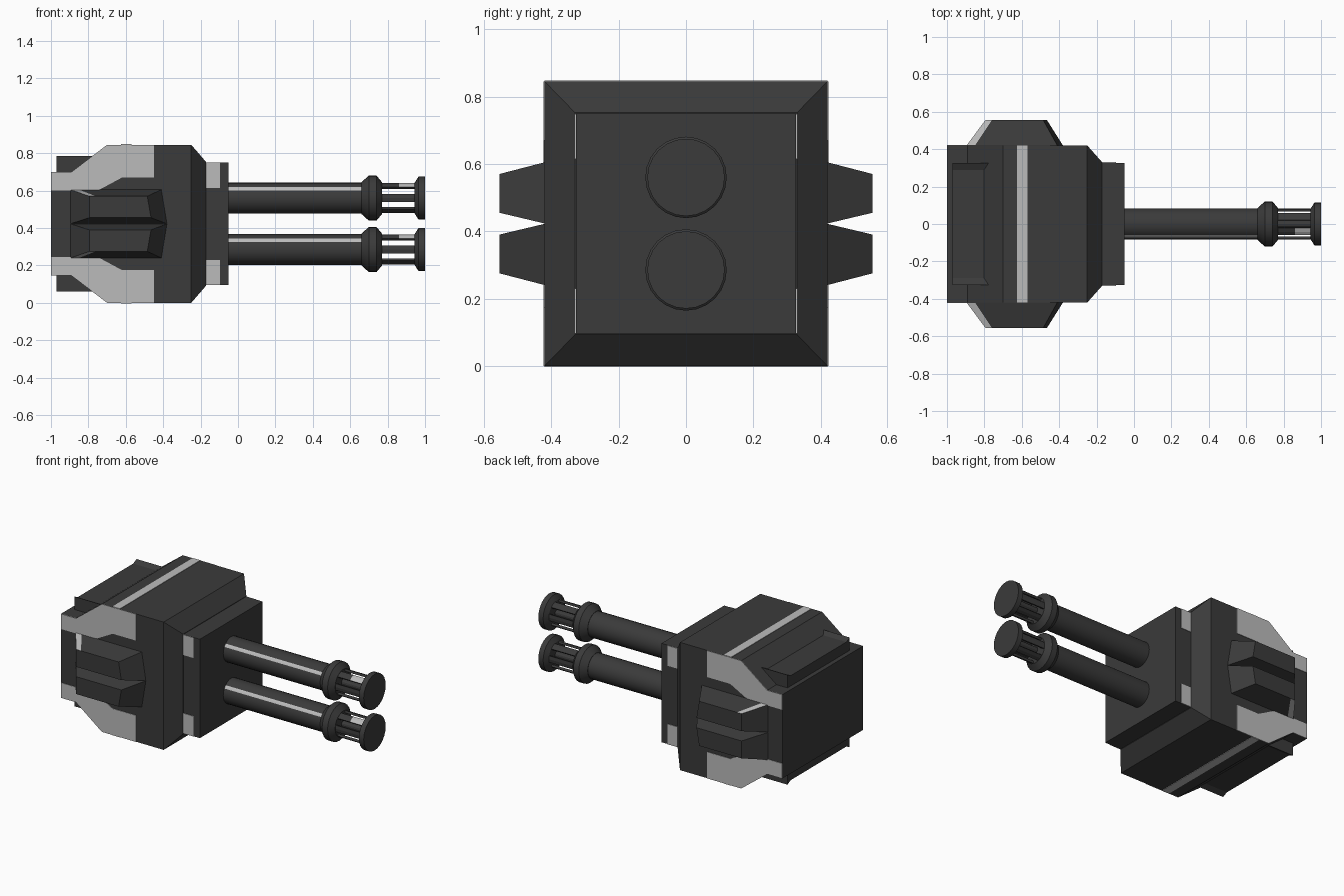
import bpy, bmesh, math

if "Cube" in bpy.data.objects:
    bpy.data.objects.remove(bpy.data.objects["Cube"])

ZC = 0.4225  # horizontal symmetry plane


def material(name, v):
    m = bpy.data.materials.new(name)
    m.diffuse_color = (v, v, v, 1)
    m.use_nodes = True
    m.node_tree.nodes["Principled BSDF"].inputs["Base Color"].default_value = m.diffuse_color
    return m


DARK = material("dark gunmetal", 0.043)
LIGHT = material("light grey", 0.5)


def loft(name, loops, mat=DARK, rule=None, smooth=False):
    """Join equal-length point loops with quads and cap both ends."""
    bm = bmesh.new()
    rings = [[bm.verts.new(p) for p in lp] for lp in loops]
    n = len(rings[0])
    for k, (a, b) in enumerate(zip(rings, rings[1:])):
        for i in range(n):
            j = (i + 1) % n
            f = bm.faces.new((a[i], a[j], b[j], b[i]))
            if rule and rule(k, i):
                f.material_index = 1
    bm.faces.new(rings[0])
    bm.faces.new(rings[-1])
    bmesh.ops.recalc_face_normals(bm, faces=bm.faces)
    me = bpy.data.meshes.new(name)
    bm.to_mesh(me)
    bm.free()
    me.materials.append(mat)
    me.materials.append(LIGHT)
    ob = bpy.data.objects.new(name, me)
    bpy.context.collection.objects.link(ob)
    if smooth:
        bpy.ops.object.select_all(action='DESELECT')
        ob.select_set(True)
        bpy.context.view_layer.objects.active = ob
        bpy.ops.object.shade_smooth_by_angle(angle=math.radians(28))
    return ob


def prism(name, pts, y0, y1, mat=DARK):
    return loft(name, [[(x, y, z) for x, z in pts] for y in (y0, y1)], mat)


def flip(pts):
    """Mirror an x,z outline about the middle height."""
    return [(x, 2 * ZC - z) for x, z in pts]


def rect_yz(x, hy, hz):
    return [(x, -hy, ZC - hz), (x, hy, ZC - hz), (x, hy, ZC + hz), (x, -hy, ZC + hz)]


def lathe(name, prof, zc, n=24, **kw):
    """Revolve (x, radius) points around the barrel axis."""
    return loft(name, [[(x, -r * math.cos(2 * math.pi * i / n),
                         zc + r * math.sin(2 * math.pi * i / n)) for i in range(n)]
                       for x, r in prof], smooth=True, **kw)


# Main housing
half = [(-1, 0.70), (-0.89, 0.70), (-0.70, 0.845), (-0.25, 0.845)]
prism("housing", half + flip(half)[::-1], -0.42, 0.42)

# Tapered front and mounting block
loft("front_block", [rect_yz(-0.25, 0.42, 0.4225), rect_yz(-0.17, 0.33, 0.33),
                     rect_yz(-0.17, 0.327, 0.327), rect_yz(-0.05, 0.327, 0.327)])

for sz, vert in ((1, "upper"), (-1, "lower")):
    def fz(z):
        return z if sz > 0 else 2 * ZC - z

    # Rear deck block with a shallow tray
    sec = [(-0.325, 0.69), (-0.325, 0.785), (-0.29, 0.768),
           (0.29, 0.768), (0.325, 0.785), (0.325, 0.69)]
    loft(vert + "_rear_deck", [[(x, y, fz(z)) for y, z in sec] for x in (-0.97, -0.73)])

    # Stripe across the housing
    prism(vert + "_stripe", [(-0.625, fz(0.835)), (-0.57, fz(0.835)),
                             (-0.57, fz(0.848)), (-0.625, fz(0.848))], -0.42, 0.42, LIGHT)

    for sy, side in ((-1, "right"), (1, "left")):
        # Pale side panel
        panel = [(-1, 0.70), (-0.89, 0.70), (-0.70, 0.845), (-0.45, 0.845),
                 (-0.45, 0.67), (-0.62, 0.67), (-0.75, 0.60), (-1, 0.60)]
        prism(f"{vert}_{side}_panel", [(x, fz(z)) for x, z in panel],
              sy * 0.418, sy * 0.423, LIGHT)

        # Pale mark on the mounting block
        mark = [(-0.17, 0.749), (-0.095, 0.749), (-0.095, 0.615), (-0.17, 0.615)]
        prism(f"{vert}_{side}_front_mark", [(x, fz(z)) for x, z in mark],
              sy * 0.325, sy * 0.331, LIGHT)

        # Tapered side pod, with a pale strip at the rear of its outer slope
        base = [(-0.895, 0.423), (-0.895, 0.605), (-0.85, 0.605), (-0.41, 0.605), (-0.38, 0.423)]
        tip = [(-0.795, 0.455), (-0.795, 0.57), (-0.76, 0.57), (-0.485, 0.57), (-0.465, 0.455)]
        loft(f"{vert}_{side}_pod", [[(x, sy * 0.42, fz(z)) for x, z in base],
                                    [(x, sy * 0.555, fz(z)) for x, z in tip]],
             rule=lambda k, i: i == 1)

    # Barrel tube with one pale facet line
    zc = ZC + sz * 0.1375
    lathe(vert + "_barrel", [(-0.06, 0.083), (0.68, 0.083)], zc, rule=lambda k, i: i == 2)
    # Collar
    lathe(vert + "_collar", [(0.66, 0.085), (0.70, 0.121), (0.74, 0.121), (0.77, 0.085)], zc)
    # Muzzle disc
    lathe(vert + "_muzzle", [(0.945, 0.083), (0.965, 0.115), (1.0, 0.115)], zc)
    # Core rod and six cage bars
    lathe(vert + "_core", [(0.76, 0.02), (0.95, 0.02)], zc, n=12)
    for b in range(6):
        arc = [(r, math.radians(60 * b + d)) for r, ds in
               ((0.083, (-15, 0, 15)), (0.068, (15, 0, -15))) for d in ds]
        loft(f"{vert}_cage_bar_{b}",
             [[(x, -r * math.cos(a), zc + r * math.sin(a)) for r, a in arc]
              for x in (0.76, 0.86, 0.955)],
             rule=lambda k, i, b=b: b == 1 and k == 1 and i < 2)
